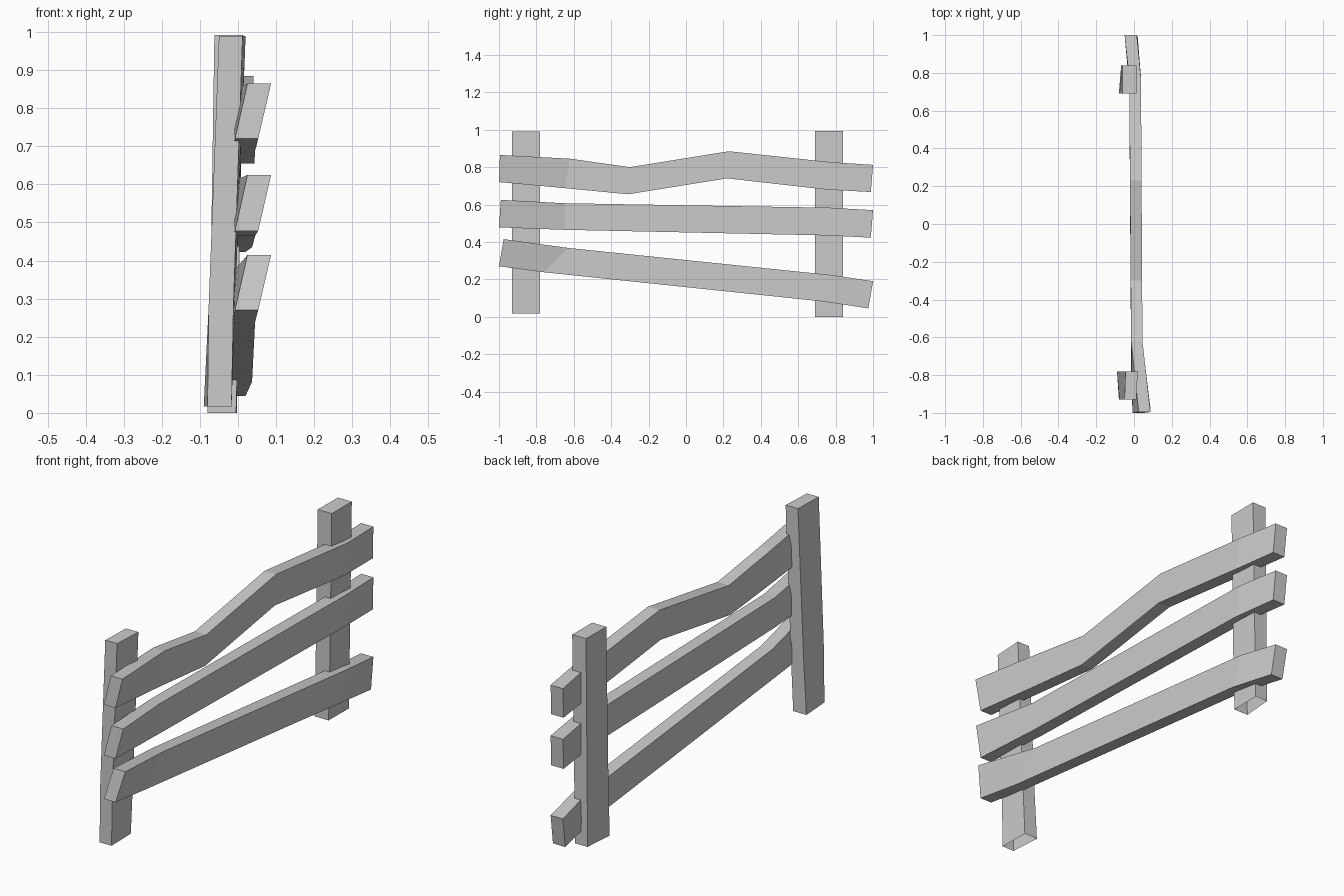
import bpy, bmesh

if "Cube" in bpy.data.objects:
    bpy.data.objects.remove(bpy.data.objects["Cube"])


def loft(name, rings, cap_start=True):
    """Skin a list of four-cornered rings into one flat-faced plank."""
    bm = bmesh.new()
    loops = [[bm.verts.new(p) for p in ring] for ring in rings]
    for a, b in zip(loops, loops[1:]):
        for i in range(4):
            j = (i + 1) % 4
            bm.faces.new((a[i], a[j], b[j], b[i]))
    bm.faces.new(loops[-1])
    if cap_start:
        bm.faces.new(loops[0][::-1])
    bmesh.ops.recalc_face_normals(bm, faces=bm.faces)
    mesh = bpy.data.meshes.new(name)
    bm.to_mesh(mesh)
    bm.free()
    obj = bpy.data.objects.new(name, mesh)
    bpy.context.collection.objects.link(obj)


def post(name, y0, y1, levels):
    # level: z, x range on the front edge, x range on the back edge
    loft(name, [[(a, y0, z), (b, y0, z), (d, y1, z), (c, y1, z)]
                for z, a, b, c, d in levels], cap_start=False)


def rail(name, stations):
    # station: top y, top z, bottom y, bottom z; x follows the shared bend
    rings = []
    last = len(stations) - 1
    for i, (yt, zt, yb, zb) in enumerate(stations):
        if i == 0:        # leaning front end
            top, bot = (.025, .087), (-.008, .053)
        elif i == last:   # back end
            top, bot = (-.05, .015), (-.045, .02)
        else:             # nearly straight middle
            s = (yt + .65) / 1.42
            top = bot = (-.015 - .01 * s, .045 - .008 * s)
        rings.append([(top[0], yt, zt), (top[1], yt, zt),
                      (bot[1], yb, zb), (bot[0], yb, zb)])
    loft(name, rings)


# Slightly bent posts, open underneath
post("front_post", -.93, -.78, [
    (.017, -.08, -.017, -.09, -.02),
    (.28, -.077, -.012, -.075, -.008),
    (.99, -.05, .012, -.045, .02)])
post("back_post", .69, .84, [
    (0, -.08, -.005, -.068, -.003),
    (.28, -.073, .002, -.066, .002),
    (.992, -.062, .012, -.06, .013)])

# Crooked rails
rail("top_rail", [
    (-.995, .865, -1, .72), (-.62, .845, -.65, .688), (-.3, .8, -.31, .655),
    (.23, .885, .22, .74), (.77, .827, .75, .68), (1, .812, .988, .667)])
rail("middle_rail", [
    (-.99, .625, -1, .478), (-.65, .607, -.65, .465),
    (.77, .583, .75, .435), (1, .57, .988, .423)])
rail("bottom_rail", [
    (-.975, .415, -1, .27), (-.63, .368, -.76, .238),
    (.78, .223, .73, .082), (1, .19, .975, .045)])
